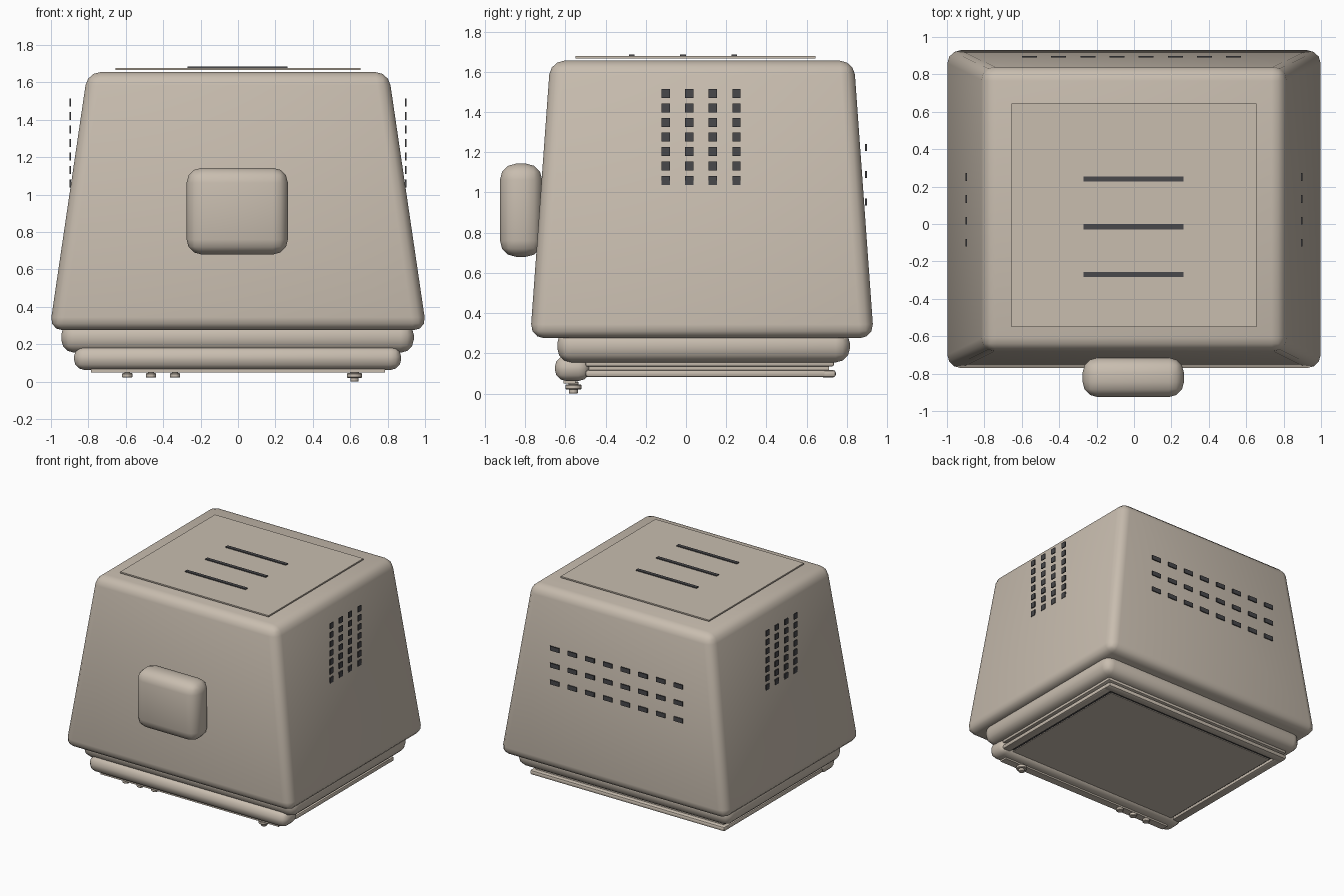
import bpy, bmesh, math
from mathutils import Matrix, Vector

if "Cube" in bpy.data.objects:
    bpy.data.objects.remove(bpy.data.objects["Cube"], do_unlink=True)


def material(name, color):
    m = bpy.data.materials.new(name)
    m.use_nodes = True
    m.diffuse_color = (*color, 1)
    m.node_tree.nodes["Principled BSDF"].inputs["Base Color"].default_value = (*color, 1)
    return m


beige = material("warm beige", (0.58, 0.51, 0.43))
dark = material("dark grey", (0.065, 0.065, 0.07))


def finish(name, bm, mat, bevel=0, segments=3):
    mesh = bpy.data.meshes.new(name)
    bm.to_mesh(mesh)
    bm.free()
    obj = bpy.data.objects.new(name, mesh)
    bpy.context.collection.objects.link(obj)
    mesh.materials.append(mat)
    bpy.ops.object.select_all(action='DESELECT')
    bpy.context.view_layer.objects.active = obj
    obj.select_set(True)
    if bevel:
        mod = obj.modifiers.new("rounded edges", 'BEVEL')
        mod.width = bevel
        mod.segments = segments
        mod.limit_method = 'NONE'
        bpy.ops.object.modifier_apply(modifier=mod.name)
        bpy.ops.object.shade_smooth_by_angle(angle=math.radians(35))
    return obj


def add_box(bm, x, y, z):
    """Add a box spanning the given (low, high) ranges."""
    lo, hi = Vector((x[0], y[0], z[0])), Vector((x[1], y[1], z[1]))
    mat = Matrix.Translation((lo + hi) / 2) @ Matrix.Diagonal((*(hi - lo), 1))
    return bmesh.ops.create_cube(bm, size=1, matrix=mat)["verts"]


def box(name, x, y, z, mat=beige, bevel=0, segments=3):
    bm = bmesh.new()
    add_box(bm, x, y, z)
    return finish(name, bm, mat, bevel, segments)


def span(center, size):
    return (center - size / 2, center + size / 2)


def cylinder(name, x, y, z, radius):
    bm = bmesh.new()
    bmesh.ops.create_cone(bm, cap_ends=True, segments=20, radius1=radius, radius2=radius,
                          depth=z[1] - z[0],
                          matrix=Matrix.Translation((x, y, sum(z) / 2)))
    return finish(name, bm, beige, 0.005, 1)


# Tapered housing
bm = bmesh.new()
for v in add_box(bm, (-1.008, 1.008), (-0.775, 0.934), (0.275, 1.655)):
    if v.co.z > 1:
        v.co.x *= 0.805 / 1.008
        v.co.y = 0.835 if v.co.y > 0 else -0.675
finish("housing", bm, beige, 0.07)

# Lid panel with three slots
box("lid_panel", (-0.655, 0.655), (-0.55, 0.645), (1.667, 1.678))
bm = bmesh.new()
for y in (-0.27, -0.015, 0.24):
    add_box(bm, (-0.27, 0.265), span(y, 0.028), (1.674, 1.685))
finish("lid_slots", bm, dark)

# Side vents, mirrored left and right
for side, name in ((1, "left_vents"), (-1, "right_vents")):
    bm = bmesh.new()
    for col in range(4):
        for row in range(7):
            add_box(bm, span(side * 0.896, 0.008), span(-0.1 + 0.117 * col, 0.042),
                    span(1.06 + 0.072 * row, 0.044))
    finish(name, bm, dark)

# Back vents
bm = bmesh.new()
for col in range(8):
    for row in range(3):
        add_box(bm, span(-0.559 + 0.156 * col, 0.08), span(0.895, 0.008),
                span(0.953 + 0.135 * row, 0.035))
finish("back_vents", bm, dark)

# Front box
box("front_box", (-0.275, 0.267), (-0.925, -0.715), (0.68, 1.143), bevel=0.08)

# Stepped base
box("base_collar", (-0.945, 0.94), (-0.64, 0.815), (0.155, 0.32), bevel=0.07)
box("base_slab", (-0.86, 0.86), (-0.5, 0.735), (0.135, 0.165), bevel=0.008, segments=2)
box("base_core", (-0.83, 0.83), (-0.5, 0.71), (0.11, 0.14))

# Bottom frame rails
for side, name in ((1, "left_rail"), (-1, "right_rail")):
    box(name, span(side * 0.825, 0.07), (-0.5, 0.7), (0.082, 0.117), bevel=0.012, segments=2)
box("back_rail", (-0.86, 0.86), (0.67, 0.745), (0.08, 0.117), bevel=0.014, segments=2)

# Wire filter and the plate below it
bm = bmesh.new()
for i in range(62):
    add_box(bm, span(-0.7625 + 0.025 * i, 0.012), (-0.5, 0.67), (0.103, 0.108))
for i in range(46):
    add_box(bm, (-0.785, 0.785), span(-0.48 + 0.025 * i, 0.012), (0.099, 0.104))
finish("wire_filter", bm, dark)
box("filter_plate", (-0.77, 0.77), (-0.5, 0.65), (0.088, 0.094))

# Front bar with control strip
box("front_bar", (-0.877, 0.872), (-0.652, -0.478), (0.063, 0.188), bevel=0.055)
box("control_strip", (-0.787, 0.785), (-0.61, -0.55), (0.05, 0.075))

# Buttons and dial
for i, x in enumerate((-0.592, -0.465, -0.337)):
    cylinder(f"button_{i + 1}", x, -0.565, (0.021, 0.046), 0.028)
    cylinder(f"button_stem_{i + 1}", x, -0.565, (0.04, 0.06), 0.016)
cylinder("dial", 0.623, -0.56, (0.02, 0.046), 0.041)
cylinder("dial_stem", 0.623, -0.56, (0.04, 0.06), 0.025)
cylinder("dial_cap", 0.623, -0.56, (0.0, 0.024), 0.023)
